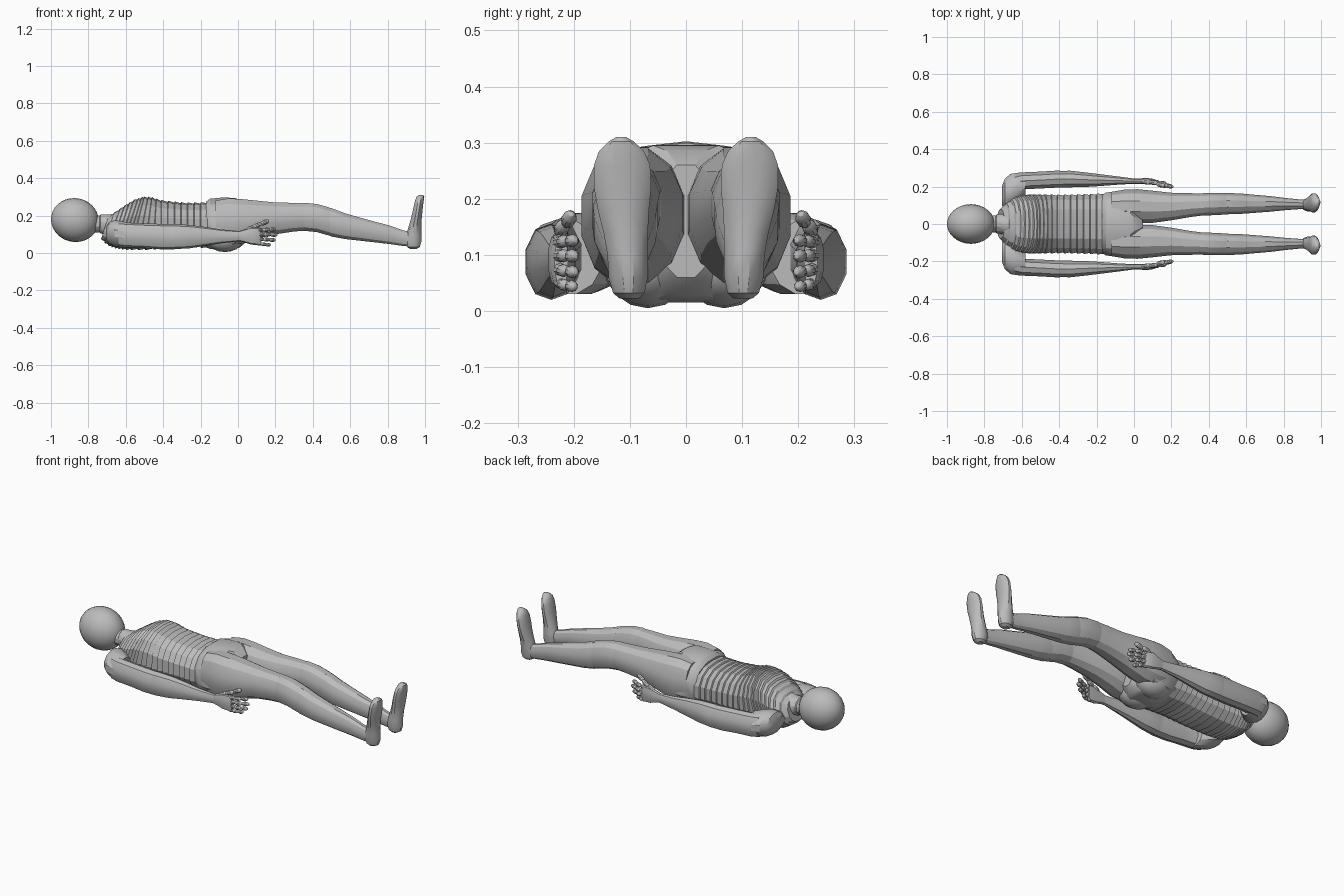
import bpy, bmesh, math
from mathutils import Vector

skin = bpy.data.materials.new("plain grey")
skin.diffuse_color = (0.5, 0.5, 0.5, 1)


def finish(bm, name, angle=30):
    bmesh.ops.recalc_face_normals(bm, faces=bm.faces)
    me = bpy.data.meshes.new(name)
    bm.to_mesh(me)
    bm.free()
    ob = bpy.data.objects.new(name, me)
    bpy.context.collection.objects.link(ob)
    me.materials.append(skin)
    bpy.ops.object.select_all(action='DESELECT')
    ob.select_set(True)
    bpy.context.view_layer.objects.active = ob
    bpy.ops.object.shade_smooth_by_angle(angle=math.radians(angle))
    return ob


def loft(name, sections, n=12, axis='x', power=1.0, tilt=None, side=1, angle=30):
    """Skin rings given as (position, u_min, u_max, v_min, v_max)."""
    bm = bmesh.new()
    rings = []
    for p, u0, u1, v0, v1 in sections:
        ring = []
        for i in range(n):
            a = 2 * math.pi * (i + 0.5) / n
            c, s = math.cos(a), math.sin(a)
            k = math.cos(math.pi / n)
            c = math.copysign(min(1, abs(c) / k) ** power, c)
            s = math.copysign(min(1, abs(s) / k) ** power, s)
            u = (u0 + u1) / 2 + (u1 - u0) / 2 * c
            v = (v0 + v1) / 2 + (v1 - v0) / 2 * s
            q = p + (tilt(p) * (v - 0.15) if tilt else 0)
            co = (q, u * side, v) if axis == 'x' else (u, v * side, q)
            ring.append(bm.verts.new(co))
        rings.append(ring)
    for a, b in zip(rings, rings[1:]):
        for i in range(n):
            j = (i + 1) % n
            bm.faces.new((a[i], a[j], b[j], b[i]))
    bm.faces.new(rings[0])
    bm.faces.new(rings[-1])
    return finish(bm, name, angle)


def ball(name, loc, size, direction=(0, 0, 1), seg=16, rings=10):
    """Ellipsoid whose long (z) axis follows direction."""
    bm = bmesh.new()
    bmesh.ops.create_uvsphere(bm, u_segments=seg, v_segments=rings, radius=1)
    bmesh.ops.scale(bm, vec=size, verts=bm.verts)
    rot = Vector(direction).to_track_quat('Z', 'Y').to_matrix()
    bmesh.ops.rotate(bm, matrix=rot, verts=bm.verts)
    bmesh.ops.translate(bm, vec=loc, verts=bm.verts)
    return finish(bm, name)


def sample(profile, x):
    for a, b in zip(profile, profile[1:]):
        if x <= b[0]:
            t = (x - a[0]) / (b[0] - a[0])
            return [p + (q - p) * t for p, q in zip(a, b)]
    return list(profile[-1])


# Head and neck
ball("head", (-0.872, 0, 0.176), (0.106, 0.117, 0.128), (1, 0, -0.2), 24, 16)
loft("neck", [(-0.80, -.045, .045, .11, .20), (-0.74, -.045, .045, .11, .20),
              (-0.735, -.05, .05, .105, .205), (-0.70, -.055, .055, .095, .205),
              (-0.66, -.07, .07, .08, .21)])

# Ribbed torso: overlapping bands, each tapering slightly
body = [(-0.71, -.075, .075, .075, .195), (-0.68, -.115, .115, .05, .22),
        (-0.64, -.145, .145, .03, .255), (-0.60, -.155, .155, .02, .285),
        (-0.55, -.158, .158, .015, .303), (-0.48, -.158, .158, .015, .30),
        (-0.40, -.158, .158, .02, .282), (-0.28, -.16, .16, .03, .27),
        (-0.15, -.165, .165, .025, .272)]
cuts = [-0.71, -0.685, -0.66, -0.64, -0.62, -0.60, -0.58, -0.56, -0.54, -0.51,
        -0.48, -0.445, -0.41, -0.375, -0.34, -0.305, -0.27, -0.235, -0.20, -0.15]
bands = []
for a, b in zip(cuts, cuts[1:]):
    first = sample(body, a + 0.002)
    last = sample(body, b - 0.002)
    inset = 0.007
    last[1] += inset; last[2] -= inset; last[3] += inset; last[4] -= inset
    bands += [first, last]
loft("ribbed_torso", bands, 14, power=0.85,
     tilt=lambda x: 0.32 * max(0, min(1, (-0.42 - x) / 0.15)), angle=20)

# Pelvis with buttocks
loft("pelvis", [(-0.17, -.155, .155, .03, .275), (-0.15, -.168, .168, .022, .29),
                (-0.09, -.176, .176, .015, .296), (-0.02, -.178, .178, .02, .295),
                (0.01, -.10, .10, .03, .285), (0.045, -.05, .05, .06, .26)],
     12, power=0.85)

for side, tag in ((1, "left"), (-1, "right")):
    ball(tag + "_buttock", (-0.07, side * 0.068, 0.085), (0.08, 0.08, 0.105), (1, 0, 0))

    # Leg: thigh, knee and calf
    loft(tag + "_thigh", [(-0.12, .02, .172, .06, .28), (-0.05, .008, .184, .045, .292),
                          (0.02, .003, .186, .05, .288), (0.10, .006, .178, .075, .28),
                          (0.20, .02, .167, .10, .27), (0.30, .037, .165, .115, .268),
                          (0.37, .046, .162, .12, .266)], 12, power=0.9, side=side)
    loft(tag + "_knee", [(0.33, .048, .158, .125, .262), (0.36, .045, .164, .118, .268),
                         (0.42, .047, .167, .112, .262), (0.48, .05, .167, .095, .246),
                         (0.51, .053, .162, .095, .234)], 12, power=0.9, side=side)
    loft(tag + "_calf", [(0.46, .055, .16, .105, .24), (0.50, .052, .166, .088, .24),
                         (0.57, .054, .163, .075, .213), (0.65, .06, .156, .066, .19),
                         (0.73, .066, .149, .057, .168), (0.81, .074, .139, .048, .147),
                         (0.88, .079, .132, .038, .122), (0.93, .08, .131, .035, .11)],
         12, power=0.9, side=side)

    # Foot standing on its heel, toes up
    loft(tag + "_foot", [(0.022, .92, .955, .085, .118), (0.032, .903, .972, .074, .13),
                         (0.06, .892, .98, .068, .138), (0.10, .90, .98, .068, .14),
                         (0.14, .912, .98, .068, .147), (0.18, .924, .982, .066, .157),
                         (0.22, .933, .986, .062, .164), (0.26, .942, .99, .064, .164),
                         (0.285, .948, .994, .075, .155), (0.302, .956, .996, .093, .138),
                         (0.31, .968, .99, .107, .124)], 12, 'z', side=side)

    # Shoulder and arm
    loft(tag + "_shoulder", [(-0.705, .10, .205, .075, .14), (-0.69, .09, .242, .05, .165),
                             (-0.66, .09, .268, .035, .175), (-0.62, .11, .274, .03, .17),
                             (-0.58, .15, .275, .03, .16)], 12, side=side)
    loft(tag + "_upper_arm", [(-0.64, .17, .268, .035, .165), (-0.60, .185, .276, .03, .163),
                              (-0.50, .19, .28, .026, .158), (-0.42, .194, .285, .02, .156),
                              (-0.34, .197, .284, .02, .152)], 10, side=side)
    loft(tag + "_forearm", [(-0.38, .20, .28, .025, .148), (-0.35, .196, .286, .02, .155),
                            (-0.26, .198, .276, .025, .15), (-0.18, .203, .266, .038, .14),
                            (-0.09, .21, .255, .052, .126), (0.0, .215, .243, .062, .118),
                            (0.03, .215, .243, .062, .118)], 10, side=side)
    loft(tag + "_palm", [(0.0, .216, .242, .065, .115), (0.03, .214, .244, .058, .125),
                         (0.07, .212, .246, .045, .138), (0.105, .21, .241, .042, .137),
                         (0.12, .21, .234, .046, .13)], 10, power=0.9, side=side)

    # Fingers: three beads each, curling inward
    digits = {"little_finger": ((.10, .226, .051), (.172, .197, .043), .0105),
              "ring_finger": ((.105, .227, .075), (.198, .196, .069), .0115),
              "middle_finger": ((.105, .227, .099), (.208, .196, .098), .012),
              "index_finger": ((.10, .227, .122), (.200, .196, .126), .0115),
              "thumb": ((.045, .226, .122), (.162, .203, .172), .0135)}
    for digit, (start, end, r) in digits.items():
        a, b = (Vector((p[0], p[1] * side, p[2])) for p in (start, end))
        step = (b - a) / 3
        for k in range(3):
            mid = a + step * (k + 0.5)
            mid.y += side * (0.007 if k == 1 else 0.002)
            ball(f"{tag}_{digit}_{k + 1}", mid, (r, r, step.length * 0.62), step, 10, 8)
